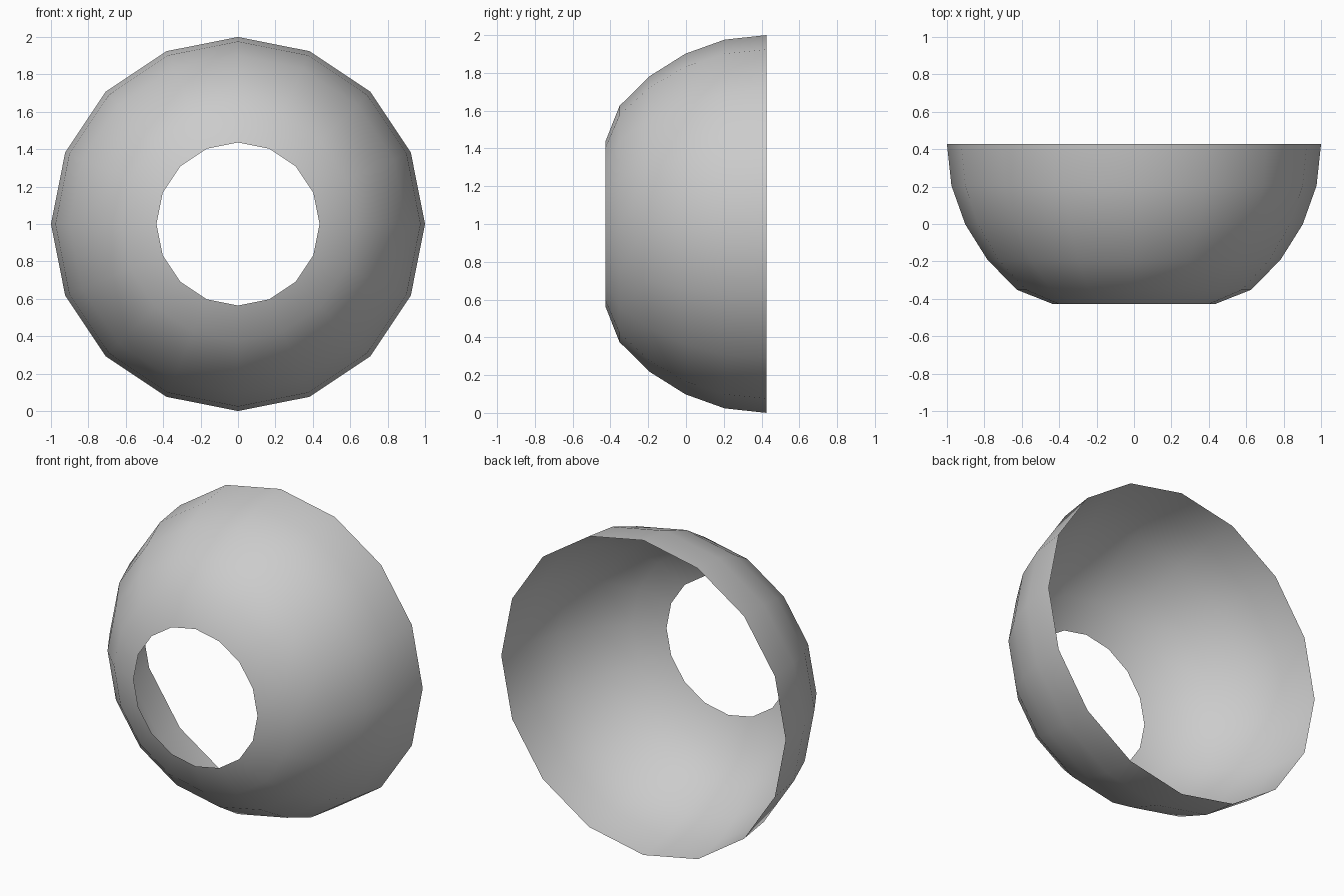
import bpy, bmesh, math

if "Cube" in bpy.data.objects:
    bpy.data.objects.remove(bpy.data.objects["Cube"])

# Half profile of the open bowl: (radius, y) from wide rim to small hole
PROFILE = [(1.0, 0.427), (0.976, 0.205), (0.902, -0.002),
           (0.783, -0.192), (0.625, -0.352), (0.436, -0.427)]
SIDES = 16

# Spin the profile around the y axis, leaving both ends open
bm = bmesh.new()
rings = []
for r, y in PROFILE:
    angles = [2 * math.pi * i / SIDES for i in range(SIDES)]
    rings.append([bm.verts.new((r * math.sin(a), y, 1 + r * math.cos(a))) for a in angles])
for wide, narrow in zip(rings, rings[1:]):
    for i in range(SIDES):
        j = (i + 1) % SIDES
        bm.faces.new((wide[i], wide[j], narrow[j], narrow[i]))

# Point normals outward and shade smooth
bm.normal_update()
face = bm.faces[:][0]
out = face.calc_center_median()
out.z -= 1
if face.normal.dot(out) < 0:
    bmesh.ops.reverse_faces(bm, faces=bm.faces[:])
for f in bm.faces:
    f.smooth = True

mesh = bpy.data.meshes.new("open_bowl_shell")
bm.to_mesh(mesh)
bm.free()
shell = bpy.data.objects.new("open_bowl_shell", mesh)
bpy.context.collection.objects.link(shell)
